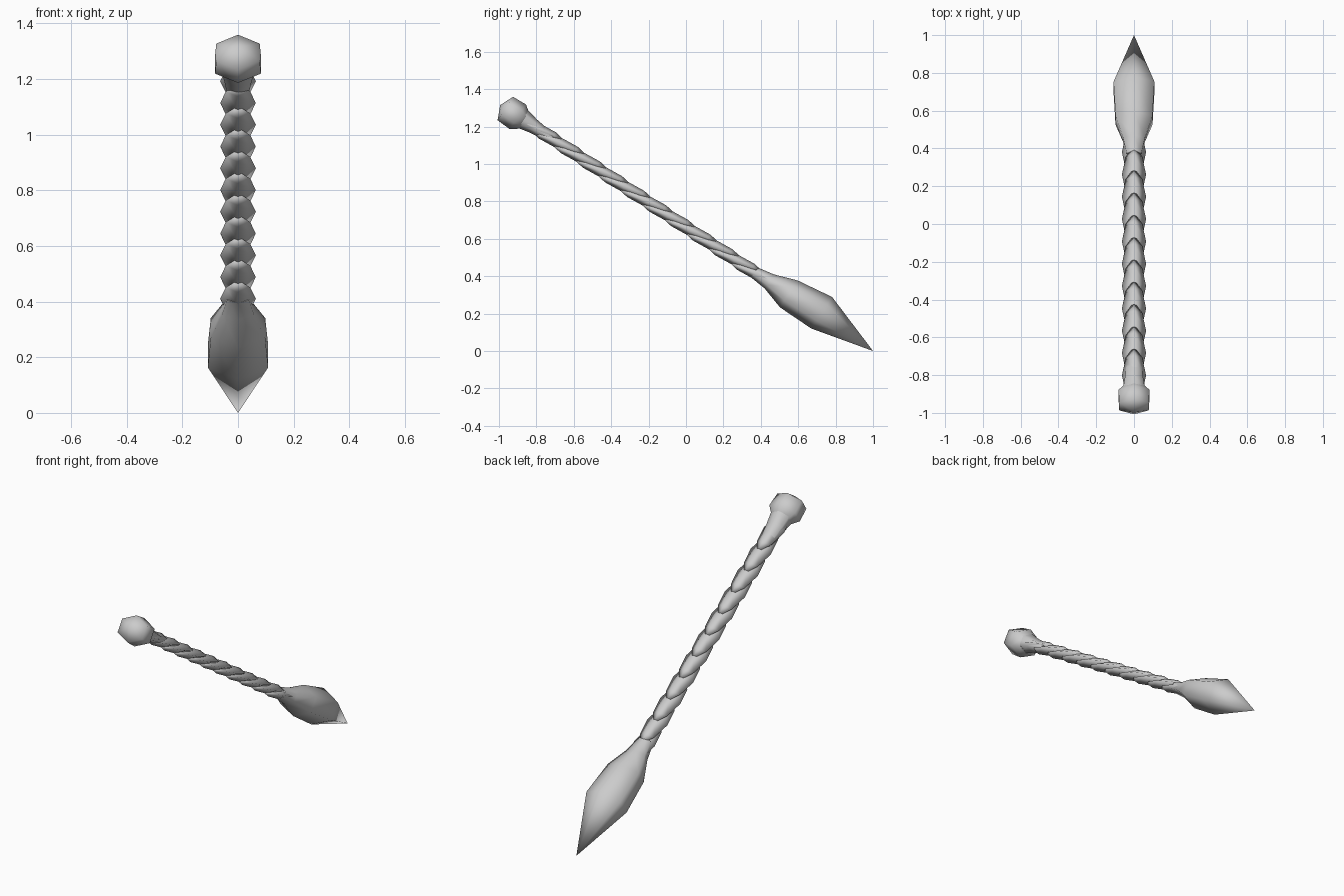
import bpy, bmesh, math
from mathutils import Matrix, Vector

if "Cube" in bpy.data.objects:
    bpy.data.objects.remove(bpy.data.objects["Cube"])

# The whole model lies along one slanted axis starting at the blade tip
AXIS = Matrix.Translation((0, 1, 0)) @ Matrix.Rotation(math.atan2(0.834, 0.552), 4, 'X')


def loft(name, rings, sides):
    """Closed faceted body; rings are (distance along axis, offset, x radius, normal radius)."""
    bm = bmesh.new()
    loops = []
    for d, off, rx, rn in rings:
        if rx == 0:
            loops.append([bm.verts.new(AXIS @ Vector((0, off, d)))])
            continue
        angles = [math.tau * i / sides for i in range(sides)]
        loops.append([bm.verts.new(AXIS @ Vector((rx * math.sin(a), off + rn * math.cos(a), d)))
                      for a in angles])
    for a, b in zip(loops, loops[1:]):
        for i in range(sides):
            j = (i + 1) % sides
            quad = [a[i % len(a)], a[j % len(a)], b[j % len(b)], b[i % len(b)]]
            bm.faces.new(list(dict.fromkeys(quad)))
    for end in (loops[0], loops[-1]):
        if len(end) > 2:
            bm.faces.new(end)
    bmesh.ops.recalc_face_normals(bm, faces=bm.faces)
    for f in bm.faces:
        f.smooth = len(f.verts) <= 4
    me = bpy.data.meshes.new(name)
    bm.to_mesh(me)
    bm.free()
    ob = bpy.data.objects.new(name, me)
    bpy.context.collection.objects.link(ob)
    return ob


# Six-sided blade with a sharp tip
loft("blade", [(0, 0, 0, 0), (0.342, 0.019, 0.125, 0.101), (0.544, 0.006, 0.113, 0.086),
               (0.668, 0.004, 0.066, 0.045), (0.76, 0, 0.045, 0.032)], 6)

# Twisted shaft: overlapping flattened beads, each tilted towards the blade
for k in range(11):
    c = 0.743 + 0.1417 * k
    profile = [(-0.165, 0, 0), (-0.10, 0.044, 0.022), (0, 0.064, 0.031),
               (0.10, 0.044, 0.022), (0.165, 0, 0)]
    loft(f"shaft_bead_{k + 1}", [(c + t, -0.17 * t, rx, rn) for t, rx, rn in profile], 4)

# Flared neck below the pommel
loft("neck", [(2.06, 0, 0.04, 0.025), (2.18, 0, 0.055, 0.04), (2.28, 0, 0.07, 0.062)], 6)

# Six-sided rounded pommel
loft("pommel", [(2.235, -0.004, 0.06, 0.05), (2.275, -0.004, 0.095, 0.079),
                (2.355, -0.004, 0.09, 0.075), (2.388, -0.004, 0, 0)], 6)
